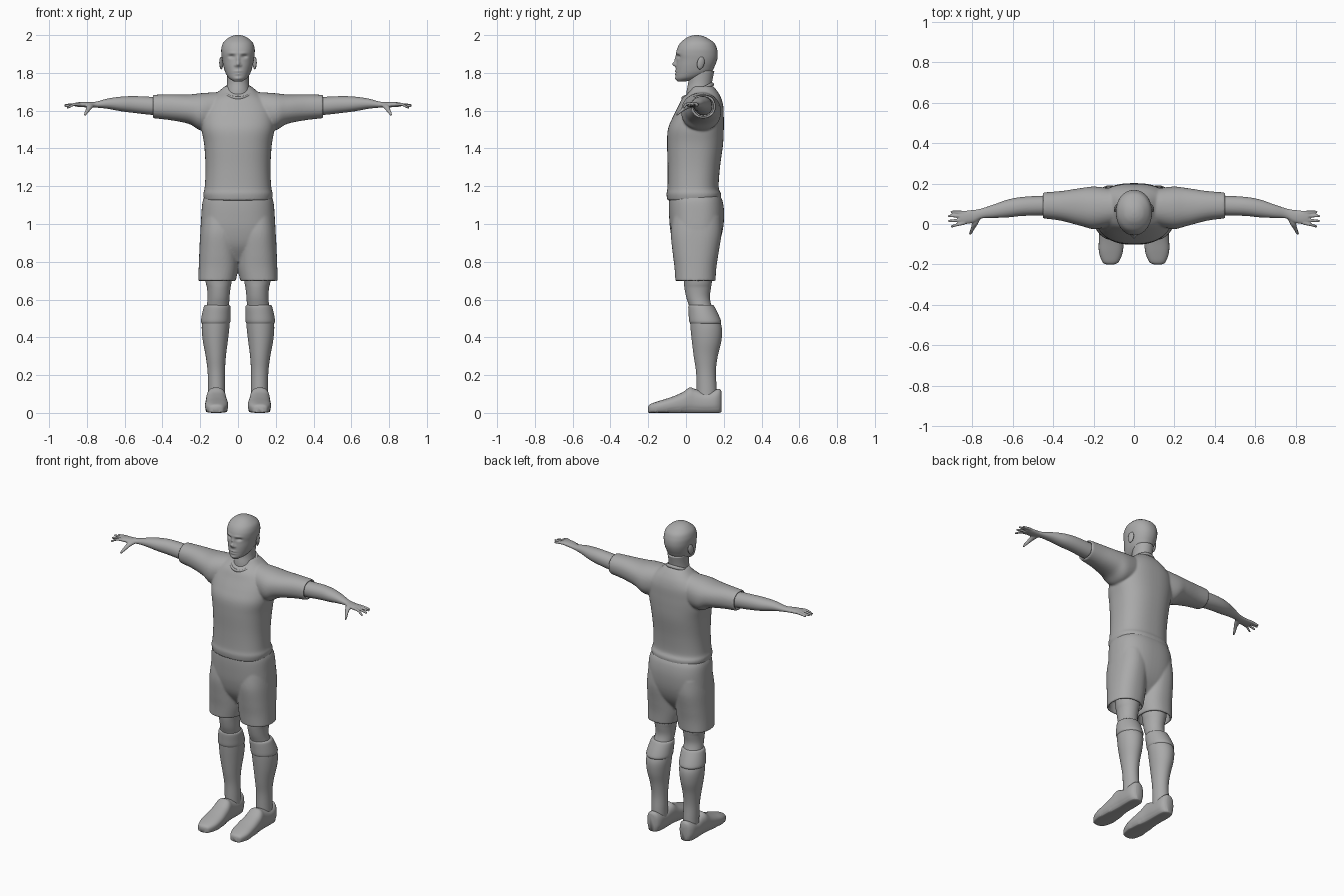
import bpy, bmesh, math
from mathutils import Matrix

GREY = bpy.data.materials.new("plain grey")
GREY.diffuse_color = (0.40, 0.40, 0.40, 1)


def spline(rings, k):
    """Catmull-Rom interpolation of ring tuples."""
    out = []
    for i in range(len(rings) - 1):
        p0, p1 = rings[max(i - 1, 0)], rings[i]
        p2, p3 = rings[i + 1], rings[min(i + 2, len(rings) - 1)]
        for j in range(k):
            t = j / k
            out.append([0.5 * (2 * b + (c - a) * t + (2 * a - 5 * b + 4 * c - d) * t * t
                               + (3 * b - a - 3 * c + d) * t ** 3)
                        for a, b, c, d in zip(p0, p1, p2, p3)])
    return out + [list(rings[-1])]


def loft(bm, axis, rings, n=40, k=5, p=2.0, hollow=None, flip=False):
    """Skin superellipse rings (t, a0, a1, b0, b1); hollow = (t end, wall) sinks the last opening."""
    rs = spline(rings, k)
    if hollow:
        t, a0, a1, b0, b1 = rs[-1]
        h, w = hollow
        rs += [[t, a0 + w, a1 - w, b0 + w, b1 - w], [h, a0 + w, a1 - w, b0 + w, b1 - w]]
    loops = []
    for t, a0, a1, b0, b1 in rs:
        loop = []
        for i in range(n):
            c, s = math.cos(2 * math.pi * i / n), math.sin(2 * math.pi * i / n)
            a = (a0 + a1) / 2 + (a1 - a0) / 2 * math.copysign(abs(c) ** (2 / p), c)
            b = (b0 + b1) / 2 + (b1 - b0) / 2 * math.copysign(abs(s) ** (2 / p), s)
            co = {'X': [t, a, b], 'Y': [a, t, b], 'Z': [a, b, t]}[axis]
            if flip:
                co[0] = -co[0]
            loop.append(bm.verts.new(co))
        loops.append(loop)
    for l0, l1 in zip(loops, loops[1:]):
        for i in range(n):
            bm.faces.new((l0[i], l0[(i + 1) % n], l1[(i + 1) % n], l1[i]))
    bm.faces.new(loops[0])
    bm.faces.new(loops[-1])


def finish(name, bm, mirror=False, voxel=0, smooth=0):
    bmesh.ops.recalc_face_normals(bm, faces=bm.faces)
    for f in bm.faces:
        f.smooth = True
    me = bpy.data.meshes.new(name)
    bm.to_mesh(me)
    bm.free()
    me.materials.append(GREY)
    ob = bpy.data.objects.new(name, me)
    bpy.context.collection.objects.link(ob)
    if voxel:
        m = ob.modifiers.new("merge", 'REMESH')
        m.mode, m.voxel_size, m.use_smooth_shade = 'VOXEL', voxel, True
    if smooth:
        m = ob.modifiers.new("smooth", 'SMOOTH')
        m.factor, m.iterations = 0.5, smooth
    if mirror:
        m = ob.modifiers.new("mirror", 'MIRROR')
        m.use_mirror_merge = False
    return ob


# head: lofted skull, face shaped by soft bumps (x, z, push, width, height)
bm = bmesh.new()
loft(bm, 'Z', [(1.755, -.022, .022, -.045, .0), (1.772, -.048, .048, -.053, .07),
               (1.80, -.066, .066, -.054, .13), (1.835, -.077, .077, -.053, .152),
               (1.87, -.084, .084, -.05, .165), (1.90, -.088, .088, -.052, .168),
               (1.93, -.088, .088, -.046, .163), (1.96, -.078, .078, -.029, .148),
               (1.985, -.052, .052, .002, .112), (1.996, -.028, .028, .026, .085),
               (2.0, -.008, .008, .047, .063)], n=120, k=7, p=2.15)
BUMPS = [(0, 1.846, -.019, .011, .012), (0, 1.870, -.010, .009, .018),
         (.034, 1.887, .012, .016, .009), (-.034, 1.887, .012, .016, .009),
         (.03, 1.905, -.004, .022, .007), (-.03, 1.905, -.004, .022, .007),
         (.015, 1.84, -.005, .006, .006), (-.015, 1.84, -.005, .006, .006),
         (0, 1.808, -.006, .02, .005), (0, 1.801, .003, .022, .002),
         (0, 1.794, -.005, .017, .005), (0, 1.770, -.005, .018, .008)]
for v in bm.verts:
    if v.co.y < .04:
        v.co.y += sum(d * math.exp(-((v.co.x - x) / w) ** 2 - ((v.co.z - z) / h) ** 2)
                      for x, z, d, w, h in BUMPS)
finish("head", bm)

# neck
bm = bmesh.new()
loft(bm, 'Z', [(1.62, -.08, .08, .0, .14), (1.70, -.064, .064, .003, .135),
               (1.75, -.058, .058, .012, .138), (1.81, -.06, .06, .01, .15)])
finish("neck", bm)

# ears
bm = bmesh.new()
bmesh.ops.create_uvsphere(bm, u_segments=20, v_segments=12, radius=1,
                          matrix=Matrix.Translation((.089, .078, 1.852)) @ Matrix.Rotation(-.2, 4, 'X')
                          @ Matrix.Rotation(.3, 4, 'Z') @ Matrix.Diagonal((.009, .02, .034, 1)))
finish("ear", bm, mirror=True)

# shirt: torso and two hollow sleeves fused together
bm = bmesh.new()
loft(bm, 'Z', [(1.125, -.178, .178, -.099, .183), (1.16, -.184, .184, -.103, .186),
               (1.195, -.176, .176, -.098, .173), (1.30, -.172, .172, -.097, .18),
               (1.42, -.179, .179, -.1, .196), (1.50, -.193, .193, -.096, .2),
               (1.56, -.195, .195, -.073, .2), (1.62, -.185, .185, -.043, .198),
               (1.665, -.15, .15, -.02, .187), (1.70, -.105, .105, .015, .168),
               (1.728, -.072, .072, .03, .145)], n=64, p=2.4)
for flip in (False, True):
    loft(bm, 'X', [(.08, .0, .17, 1.52, 1.70), (.19, -.025, .185, 1.495, 1.693),
                   (.26, -.01, .178, 1.53, 1.686), (.36, .016, .163, 1.55, 1.686),
                   (.45, .028, .156, 1.56, 1.684)], p=2.2, hollow=(.40, .012), flip=flip)
finish("shirt", bm, voxel=.006, smooth=5)

# collar band, tilted down at the front
bm = bmesh.new()
R, r, nu, nv = 1.0, .008, 48, 10
tilt = Matrix.Translation((0, .062, 1.703)) @ Matrix.Rotation(.44, 4, 'X')
grid = [[bm.verts.new(tilt @ Matrix.Diagonal((1, 1, 1.3, 1)).to_3x3().to_4x4() @ Matrix.Translation(
    ((.074 + r * math.cos(b)) * math.cos(a), (.086 + r * math.cos(b)) * math.sin(a), r * math.sin(b)))
    .to_translation()) for b in [2 * math.pi * j / nv for j in range(nv)]]
    for a in [2 * math.pi * i / nu for i in range(nu)]]
for i in range(nu):
    for j in range(nv):
        i2, j2 = (i + 1) % nu, (j + 1) % nv
        bm.faces.new((grid[i][j], grid[i2][j], grid[i2][j2], grid[i][j2]))
finish("collar", bm)

# arms with palm, fingers and thumb
bm = bmesh.new()
loft(bm, 'X', [(.36, .045, .14, 1.575, 1.67), (.45, .042, .14, 1.577, 1.673),
               (.55, .04, .134, 1.588, 1.677), (.62, .033, .122, 1.597, 1.674),
               (.69, .03, .098, 1.61, 1.664), (.75, .028, .078, 1.616, 1.648),
               (.79, .008, .07, 1.617, 1.646), (.83, .0, .066, 1.619, 1.646),
               (.862, .002, .06, 1.622, 1.642)], p=2.1)
for y0, y1, tip, z1 in ((.057, .06, .908, 1.628), (.04, .04, .92, 1.630),
                        (.022, .015, .92, 1.625), (.006, -.011, .907, 1.617)):
    loft(bm, 'X', [(.835, y0 - .009, y0 + .009, 1.625, 1.643),
                   (.87, (y0 + y1) / 2 - .008, (y0 + y1) / 2 + .008, 1.624, 1.640),
                   (tip - .008, y1 - .0065, y1 + .0065, z1 - .0065, z1 + .0065),
                   (tip, y1 - .003, y1 + .003, z1 - .003, z1 + .003)], n=16)
loft(bm, 'Y', [(.035, .755, .80, 1.618, 1.642), (.0, .772, .803, 1.605, 1.631),
               (-.025, .788, .809, 1.588, 1.609), (-.046, .801, .816, 1.574, 1.589),
               (-.052, .807, .814, 1.573, 1.58)], n=16)
finish("arm", bm, mirror=True, voxel=.004, smooth=3)

# shorts: hips and two hollow legs fused together
bm = bmesh.new()
loft(bm, 'Z', [(1.16, -.17, .17, -.085, .175), (1.12, -.187, .187, -.091, .194),
               (1.05, -.194, .194, -.09, .202), (.96, -.198, .198, -.082, .193),
               (.88, -.19, .19, -.06, .165), (.80, -.15, .15, -.01, .11)], n=64, p=2.5)
for flip in (False, True):
    loft(bm, 'Z', [(1.04, .0, .19, -.07, .185), (.95, -.002, .2, -.08, .188),
                   (.85, -.002, .205, -.071, .173), (.77, -.001, .208, -.061, .161),
                   (.697, .012, .211, -.056, .156)], p=2.3, hollow=(.77, .013), flip=flip)
finish("shorts", bm, voxel=.006, smooth=5)

# bare knees and thighs
bm = bmesh.new()
loft(bm, 'Z', [(.82, .02, .18, -.025, .15), (.70, .033, .172, -.012, .138),
               (.66, .04, .164, -.008, .132), (.61, .045, .161, .002, .126),
               (.56, .048, .166, .018, .138), (.5, .052, .175, .03, .16)])
finish("knee", bm, mirror=True)

# socks with a folded cuff
bm = bmesh.new()
loft(bm, 'Z', [(.565, .044, .176, .016, .147), (.51, .044, .187, .02, .168),
               (.45, .046, .192, .024, .19), (.38, .054, .186, .031, .187),
               (.30, .064, .171, .041, .168), (.22, .069, .161, .053, .158),
               (.14, .068, .159, .056, .162), (.07, .068, .159, .056, .165)])
finish("sock", bm, mirror=True)
bm = bmesh.new()
loft(bm, 'Z', [(.572, .048, .174, .018, .144), (.562, .040, .181, .012, .151),
               (.52, .039, .191, .014, .172), (.485, .040, .196, .017, .186),
               (.472, .046, .191, .024, .183)])
finish("sock_cuff", bm, mirror=True)

# shoes
bm = bmesh.new()
loft(bm, 'Y', [(-.2, .10, .135, .006, .034), (-.188, .076, .156, .0, .047),
               (-.14, .056, .173, .0, .064), (-.08, .052, .174, .0, .083),
               (-.02, .058, .171, .0, .108), (.018, .063, .168, .0, .134),
               (.05, .065, .166, .0, .126), (.10, .065, .167, .0, .112),
               (.15, .067, .166, .0, .122), (.176, .078, .155, .002, .127),
               (.187, .095, .14, .012, .115)], p=2.5)
for v in bm.verts:
    v.co.z = max(v.co.z, 0)
    if v.co.z < .018:
        v.co.z *= .35
finish("shoe", bm, mirror=True)
